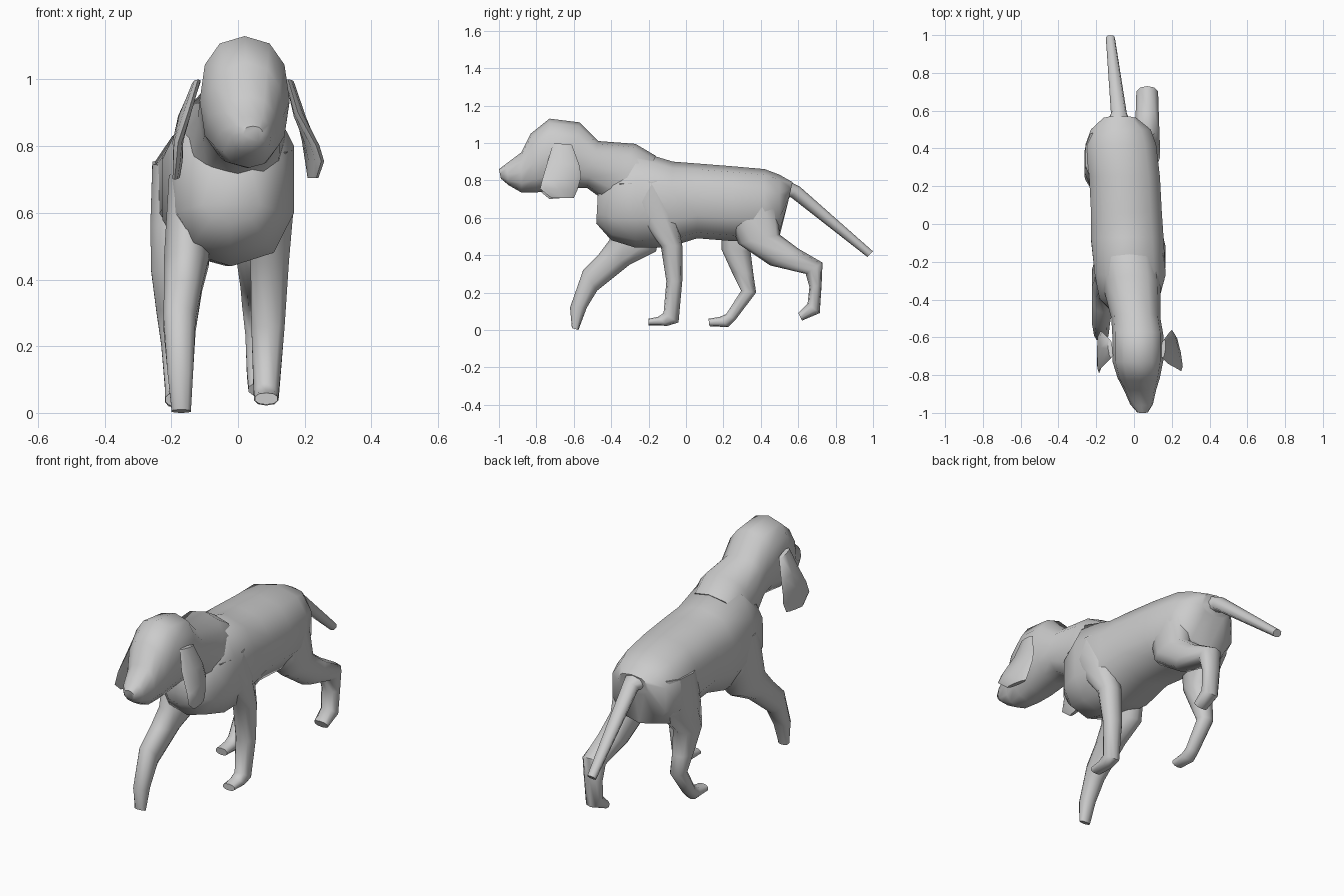
import bpy, bmesh
from math import sin, cos, pi, radians, copysign
from mathutils import Vector


def loft(name, rings, sides=10, power=0.85):
    """Skin a tube over rings (point a, opposite point b, half width along x)."""
    bm = bmesh.new()
    loops = []
    for a, b, hw in rings:
        a, b = Vector(a), Vector(b)
        mid, half = (a + b) / 2, (a - b) / 2
        loop = []
        for i in range(sides):
            t = 2 * pi * i / sides
            c = copysign(abs(cos(t)) ** power, cos(t))
            s = copysign(abs(sin(t)) ** power, sin(t))
            loop.append(bm.verts.new(mid + half * c + Vector((hw * s, 0, 0))))
        loops.append(loop)
    for p, q in zip(loops, loops[1:]):
        for i in range(sides):
            j = (i + 1) % sides
            bm.faces.new((p[i], p[j], q[j], q[i]))
    bm.faces.new(loops[0])
    bm.faces.new(loops[-1])
    bmesh.ops.recalc_face_normals(bm, faces=bm.faces)
    mesh = bpy.data.meshes.new(name)
    bm.to_mesh(mesh)
    bm.free()
    ob = bpy.data.objects.new(name, mesh)
    bpy.context.collection.objects.link(ob)
    bpy.ops.object.select_all(action='DESELECT')
    ob.select_set(True)
    bpy.context.view_layer.objects.active = ob
    bpy.ops.object.shade_smooth_by_angle(angle=radians(55))
    return ob


def tube(name, rows, **kw):
    """Rows of (x, half width, ya, za, yb, zb): side-view outline pairs."""
    return loft(name, [((x, ya, za), (x, yb, zb), hw)
                       for x, hw, ya, za, yb, zb in rows], **kw)


# torso, from chest to rump
tube("torso", [
    (-0.02, 0.09, -0.47, 0.75, -0.48, 0.57),
    (-0.025, 0.165, -0.39, 0.88, -0.40, 0.48),
    (-0.02, 0.195, -0.27, 0.96, -0.27, 0.44),
    (-0.035, 0.20, -0.07, 0.90, -0.10, 0.44),
    (-0.04, 0.195, 0.06, 0.89, 0.06, 0.49),
    (-0.05, 0.195, 0.25, 0.875, 0.25, 0.475),
    (-0.07, 0.195, 0.42, 0.86, 0.42, 0.47),
    (-0.07, 0.165, 0.50, 0.83, 0.50, 0.50),
    (-0.075, 0.09, 0.57, 0.79, 0.545, 0.68)], power=0.8)

# neck and head, ending in the muzzle
tube("head", [
    (-0.025, 0.16, -0.16, 0.93, -0.34, 0.60),
    (-0.01, 0.15, -0.27, 0.995, -0.42, 0.68),
    (0.01, 0.13, -0.47, 1.01, -0.53, 0.76),
    (0.02, 0.135, -0.57, 1.11, -0.60, 0.76),
    (0.02, 0.135, -0.73, 1.13, -0.72, 0.745),
    (0.025, 0.112, -0.83, 1.05, -0.80, 0.735),
    (0.032, 0.085, -0.88, 0.95, -0.88, 0.735),
    (0.04, 0.06, -0.96, 0.89, -0.95, 0.775),
    (0.045, 0.03, -1.0, 0.86, -0.99, 0.81)], sides=12)

# flapping ears
loft("right_ear", [
    ((0.15, -0.71, 1.00), (0.16, -0.61, 0.99), 0.012),
    ((0.18, -0.74, 0.90), (0.19, -0.57, 0.88), 0.018),
    ((0.235, -0.77, 0.80), (0.20, -0.56, 0.82), 0.018),
    ((0.25, -0.78, 0.755), (0.21, -0.58, 0.75), 0.018),
    ((0.235, -0.72, 0.705), (0.215, -0.60, 0.705), 0.012)], sides=8)
loft("left_ear", [
    ((-0.12, -0.71, 1.00), (-0.13, -0.61, 0.98), 0.012),
    ((-0.15, -0.74, 0.90), (-0.17, -0.57, 0.89), 0.016),
    ((-0.18, -0.77, 0.81), (-0.18, -0.57, 0.82), 0.016),
    ((-0.185, -0.79, 0.75), (-0.175, -0.58, 0.76), 0.014),
    ((-0.19, -0.73, 0.70), (-0.18, -0.60, 0.71), 0.01)], sides=8)

# tail
tube("tail", [
    (-0.08, 0.09, 0.48, 0.83, 0.48, 0.68),
    (-0.08, 0.042, 0.61, 0.765, 0.56, 0.71),
    (-0.125, 0.024, 1.0, 0.42, 0.97, 0.39)], sides=8)

# front legs
tube("right_front_leg", [
    (0.10, 0.065, -0.38, 0.78, -0.10, 0.80),
    (0.105, 0.065, -0.27, 0.62, -0.05, 0.62),
    (0.095, 0.06, -0.135, 0.45, -0.02, 0.45),
    (0.09, 0.052, -0.105, 0.26, -0.02, 0.26),
    (0.085, 0.04, -0.12, 0.09, -0.04, 0.04),
    (0.085, 0.038, -0.15, 0.07, -0.10, 0.022),
    (0.085, 0.035, -0.20, 0.06, -0.20, 0.025)])
tube("left_front_leg", [
    (-0.14, 0.07, -0.38, 0.72, -0.10, 0.70),
    (-0.155, 0.07, -0.41, 0.48, -0.16, 0.42),
    (-0.165, 0.06, -0.47, 0.40, -0.30, 0.35),
    (-0.175, 0.05, -0.55, 0.32, -0.475, 0.21),
    (-0.173, 0.04, -0.62, 0.12, -0.53, 0.12),
    (-0.17, 0.03, -0.61, 0.01, -0.575, 0.0)])

# hind legs
tube("right_hind_leg", [
    (0.05, 0.07, 0.22, 0.62, 0.49, 0.70),
    (0.065, 0.075, 0.28, 0.46, 0.50, 0.51),
    (0.07, 0.065, 0.45, 0.345, 0.60, 0.435),
    (0.07, 0.06, 0.64, 0.30, 0.73, 0.36),
    (0.07, 0.05, 0.66, 0.23, 0.725, 0.24),
    (0.07, 0.045, 0.65, 0.14, 0.715, 0.09),
    (0.07, 0.04, 0.60, 0.09, 0.62, 0.05)])
tube("left_hind_leg", [
    (-0.18, 0.08, 0.22, 0.74, 0.50, 0.76),
    (-0.19, 0.076, 0.19, 0.56, 0.47, 0.56),
    (-0.197, 0.066, 0.19, 0.43, 0.345, 0.42),
    (-0.195, 0.052, 0.245, 0.31, 0.36, 0.30),
    (-0.19, 0.042, 0.295, 0.21, 0.375, 0.20),
    (-0.185, 0.035, 0.215, 0.085, 0.265, 0.055),
    (-0.185, 0.036, 0.18, 0.07, 0.225, 0.015),
    (-0.185, 0.034, 0.12, 0.06, 0.125, 0.02)])
